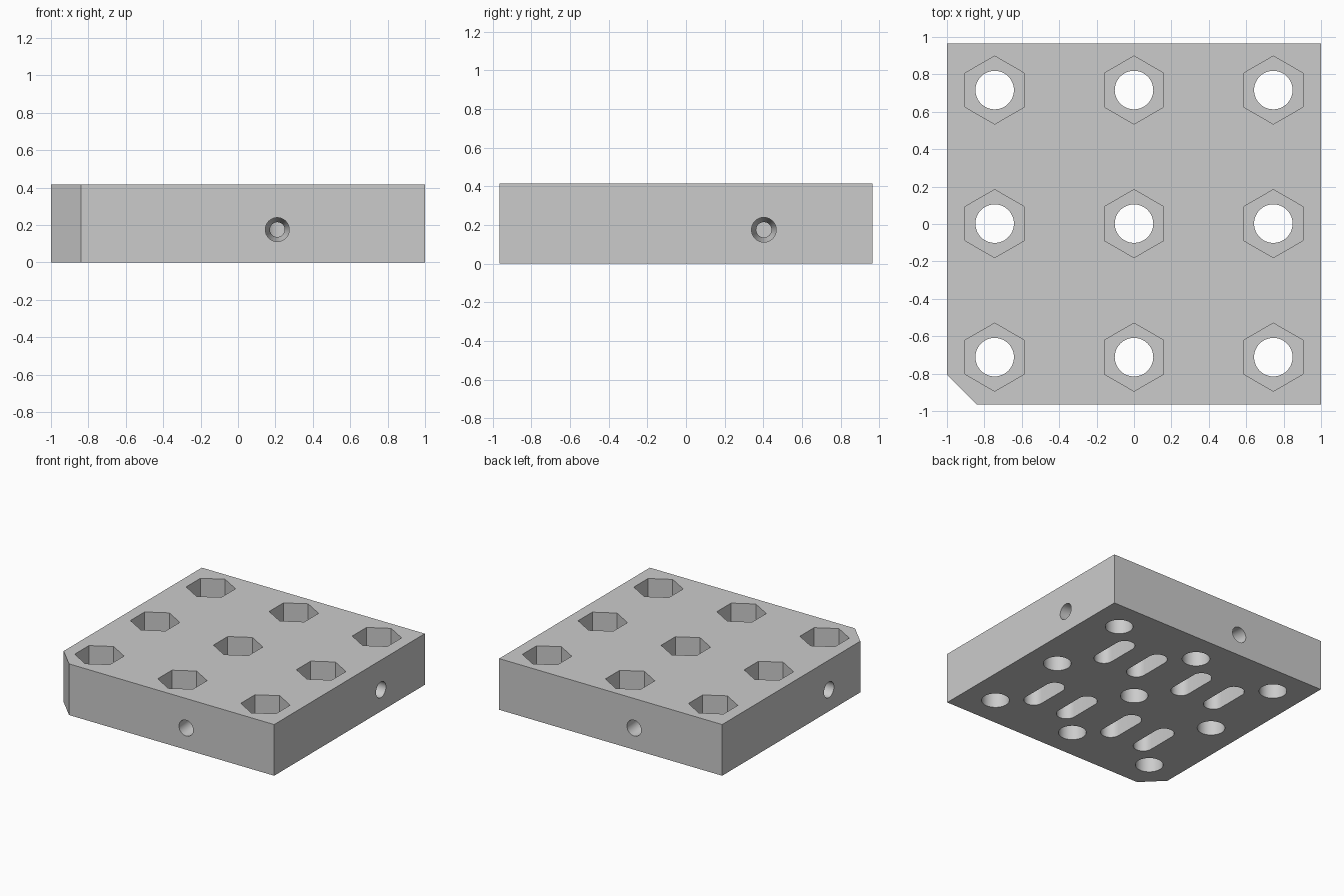
import bpy
import bmesh
from math import cos, sin, pi
from mathutils import Vector, Matrix

cube = bpy.data.objects.get("Cube")
if cube:
    bpy.data.objects.remove(cube, do_unlink=True)

HALF_X, HALF_Y, HEIGHT = 1.0, 0.965, 0.415
BORE_Z = 0.175

grey = bpy.data.materials.new("light_grey")
grey.use_nodes = True
colour = (0.6, 0.6, 0.6, 1)
grey.diffuse_color = colour
grey.node_tree.nodes["Principled BSDF"].inputs["Base Color"].default_value = colour


def ring(radius, sides, turn=0.0):
    """Regular outline around the origin."""
    return [(radius * cos(turn + 2 * pi * i / sides),
             radius * sin(turn + 2 * pi * i / sides)) for i in range(sides)]


def capsule(radius, half, steps=16):
    """Round-ended outline, long in y."""
    arc = [pi * i / steps for i in range(steps + 1)]
    return ([(radius * cos(a), half + radius * sin(a)) for a in arc] +
            [(-radius * cos(a), -half - radius * sin(a)) for a in arc])


def loft(bm, outline, sections, matrix=Matrix()):
    """Closed solid through scaled copies of an outline at given heights."""
    loops = [[bm.verts.new(matrix @ Vector((x * s, y * s, z))) for x, y in outline]
             for z, s in sections]
    n = len(outline)
    for low, high in zip(loops, loops[1:]):
        for i in range(n):
            j = (i + 1) % n
            bm.faces.new((low[i], low[j], high[j], high[i]))
    bm.faces.new(loops[0][::-1])
    bm.faces.new(loops[-1])


def make(name, solids):
    """Object from a list of (outline, sections, matrix)."""
    bm = bmesh.new()
    for solid in solids:
        loft(bm, *solid)
    bmesh.ops.recalc_face_normals(bm, faces=bm.faces)
    mesh = bpy.data.meshes.new(name)
    bm.to_mesh(mesh)
    bm.free()
    mesh.materials.append(grey)
    obj = bpy.data.objects.new(name, mesh)
    bpy.context.collection.objects.link(obj)
    return obj


def at(x, y):
    return Matrix.Translation((x, y, 0))


# Plate with one clipped corner
plate_outline = [(HALF_X, -HALF_Y), (HALF_X, HALF_Y), (-HALF_X, HALF_Y),
                 (-HALF_X, -0.805), (-0.84, -HALF_Y)]
plate = make("plate", [(plate_outline, [(0, 1), (HEIGHT, 1)])])

# Bolt holes and hexagonal nut pockets on a three by three grid
spots = [at(x, y) for x in (-0.745, 0, 0.745) for y in (-0.712, 0.002, 0.716)]
cutters = [
    make("bolt_holes", [(ring(0.103, 48), [(-0.1, 1), (0.5, 1)], m) for m in spots]),
    make("nut_pockets", [(ring(0.182, 6, pi / 2), [(0.255, 1), (0.5, 1)], m)
                         for m in spots]),
]

# Round-ended slots in the underside
slots = [at(x, y) for x in (-0.53, -0.215, 0.215, 0.53) for y in (-0.405, 0.405)]
cutters.append(make("slots", [(capsule(0.075, 0.12), [(-0.1, 1), (0.235, 1)], m)
                              for m in slots]))

# Stepped bores running in from each side through the slots
bores = [
    ((0.21, -HALF_Y), (0, 1), 1.38),
    ((-0.21, HALF_Y), (0, -1), 1.38),
    ((HALF_X, 0.403), (-1, 0), 1.53),
    ((-HALF_X, -0.403), (1, 0), 1.53),
]
for (x, y), (dx, dy), length in bores:
    turn = Vector((dx, dy, 0)).to_track_quat('Z', 'Y').to_matrix().to_4x4()
    place = Matrix.Translation((x, y, BORE_Z)) @ turn
    steps = [(-0.1, 1), (0.18, 1), (0.23, 0.62), (length, 0.62)]
    cutters.append(make("side_bore", [(ring(0.064, 32), steps, place)]))

# Cut everything out of the plate and drop the cutters
for cutter in cutters:
    cutter.hide_render = True
    cut = plate.modifiers.new(cutter.name, 'BOOLEAN')
    cut.operation = 'DIFFERENCE'
    cut.solver = 'EXACT'
    cut.object = cutter
graph = bpy.context.evaluated_depsgraph_get()
result = bpy.data.meshes.new_from_object(plate.evaluated_get(graph))
plate.modifiers.clear()
plate.data = result
for cutter in cutters:
    bpy.data.objects.remove(cutter, do_unlink=True)

# One colour, smooth bores with crisp edges
result.materials.clear()
result.materials.append(grey)
result.polygons.foreach_set("material_index", [0] * len(result.polygons))
for other in bpy.context.selected_objects:
    other.select_set(False)
plate.select_set(True)
bpy.context.view_layer.objects.active = plate
bpy.ops.object.shade_smooth_by_angle()
